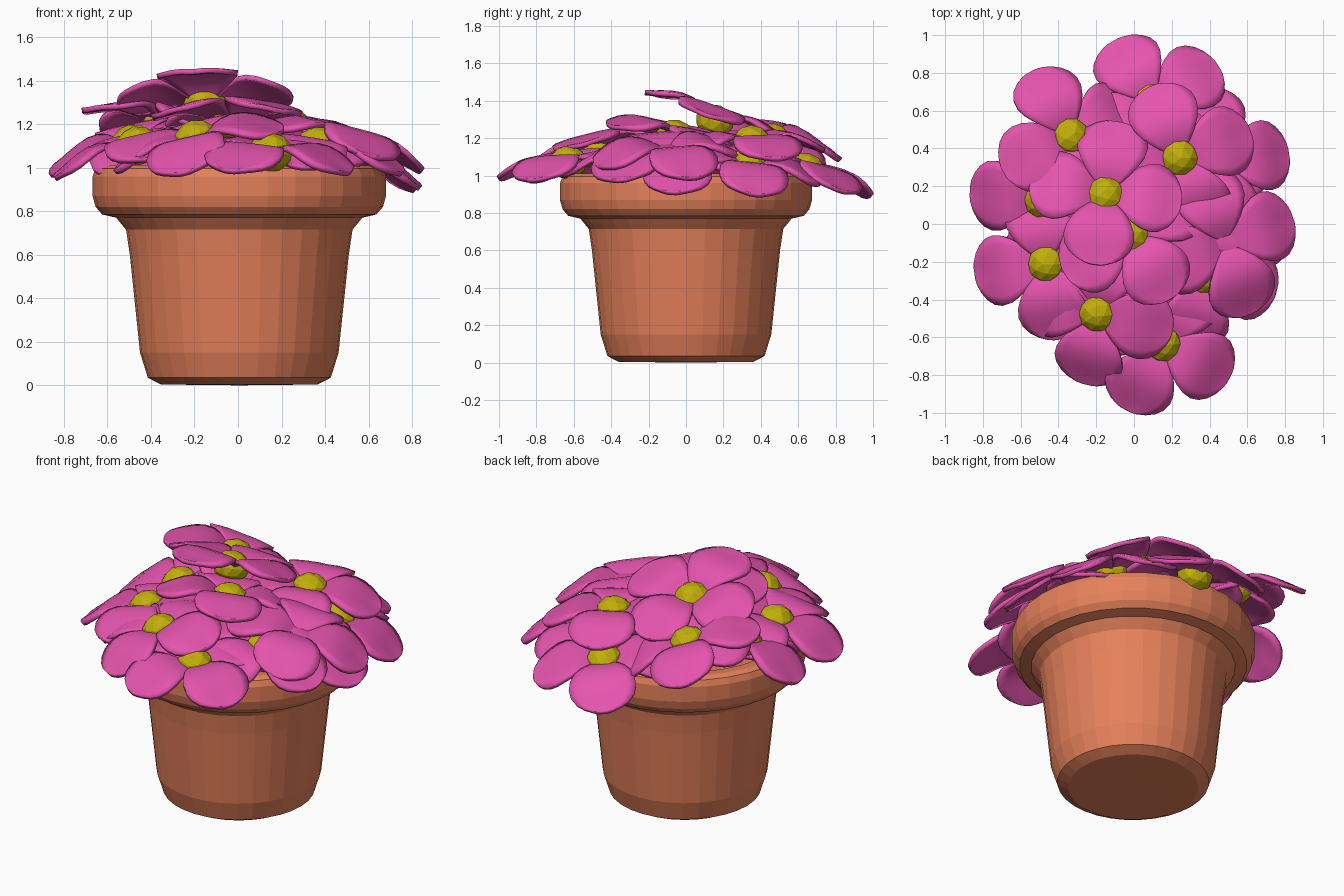
import bpy, bmesh, math
from mathutils import Matrix, Vector

if "Cube" in bpy.data.objects:
    bpy.data.objects.remove(bpy.data.objects["Cube"])


def material(name, rgb):
    m = bpy.data.materials.new(name)
    m.diffuse_color = (*rgb, 1.0)
    m.use_nodes = True
    m.node_tree.nodes["Principled BSDF"].inputs["Base Color"].default_value = m.diffuse_color
    return m


PINK = material("petal pink", (0.78, 0.088, 0.42))
YELLOW = material("pollen yellow", (0.54, 0.43, 0.003))
CLAY = material("terracotta", (0.79, 0.22, 0.105))


def finish(name, bm, mat, smooth):
    bmesh.ops.recalc_face_normals(bm, faces=bm.faces[:])
    for f in bm.faces:
        f.smooth = smooth
    me = bpy.data.meshes.new(name)
    bm.to_mesh(me)
    bm.free()
    me.materials.append(mat)
    ob = bpy.data.objects.new(name, me)
    bpy.context.collection.objects.link(ob)
    return ob


# Pot: lathed profile (radius, height), closed at bottom and inside
PROFILE = [(0.36, 0.004), (0.42, 0.035), (0.456, 0.15), (0.503, 0.60),
           (0.52, 0.715), (0.545, 0.745), (0.565, 0.77), (0.63, 0.785),
           (0.66, 0.82), (0.674, 0.87), (0.674, 0.96), (0.66, 0.995),
           (0.63, 1.01), (0.57, 1.005), (0.55, 0.97), (0.53, 0.88)]
SIDES = 32
bm = bmesh.new()
rings = []
for r, z in PROFILE:
    rings.append([bm.verts.new((0.006 + r * math.cos(2 * math.pi * i / SIDES),
                                r * math.sin(2 * math.pi * i / SIDES), z))
                  for i in range(SIDES)])
for a, b in zip(rings, rings[1:]):
    for i in range(SIDES):
        j = (i + 1) % SIDES
        bm.faces.new((a[i], a[j], b[j], b[i]))
bottom = bm.verts.new((0.006, 0, 0))
for i in range(SIDES):
    bm.faces.new((rings[0][(i + 1) % SIDES], rings[0][i], bottom))
bm.faces.new(rings[-1])
finish("pot", bm, CLAY, False)


def add_petal(bm, mat, cup, length=0.385, half=0.187, nu=12, nv=8):
    """Rounded petal along local x: rises, droops, with a dimple near the tip."""
    grid = []
    for i in range(nu + 1):
        u = 0.005 + 0.99 * (0.5 - 0.5 * math.cos(math.pi * i / nu))
        w = half * math.sqrt(max(math.sin(math.pi * u ** 1.45), 0.001))
        row = []
        for k in range(nv + 1):
            v = 2 * k / nv - 1
            s = w * v / half
            z = 0.05 * math.sin(math.pi * u * 1.3) - 0.03 * s * s * u + cup * u
            z -= 0.015 * math.exp(-(s * 2.5) ** 2) * u * u
            row.append(bm.verts.new(mat @ Vector((0.02 + length * u, w * v, z))))
        grid.append(row)
    for a, b in zip(grid, grid[1:]):
        for k in range(nv):
            bm.faces.new((a[k], b[k], b[k + 1], a[k + 1]))


# Flowers: centre x, y, z, lean x, lean y, spin in degrees, cupping
FLOWERS = [
    (-0.15, 0.15, 1.28, 0.00, 0.35, -8, 0.08),
    (-0.02, -0.06, 1.20, 0.03, 0.22, 32, 0.04),
    (-0.34, 0.46, 1.18, 0.28, 0.24, 28, 0),
    (0.24, 0.35, 1.17, 0.08, 0.00, 20, 0),
    (-0.48, 0.13, 1.10, -0.22, -0.22, -4, 0),
    (-0.46, -0.21, 1.09, -0.22, -0.04, 8, 0),
    (-0.19, -0.47, 1.12, -0.28, -0.20, 78, 0),
    (0.15, -0.63, 1.06, 0.06, -0.10, 62, 0),
    (0.37, -0.27, 1.09, 0.14, -0.14, -12, 0),
    (0.10, 0.64, 1.02, 0.00, 0.26, 32, 0),
    (0.44, 0.33, 1.05, 0.25, 0.15, 8, 0),
    (0.46, 0.01, 1.05, 0.24, 0.00, -12, 0),
    (0.48, -0.10, 1.13, 0.26, 0.00, 20, 0),
]
NO_CENTRE = {13}   # opened-out bloom whose middle is closed by its petals
for n, (x, y, z, lx, ly, spin, cup) in enumerate(FLOWERS, 1):
    lean = Vector((0, 0, 1)).rotation_difference(Vector((lx, ly, 1)).normalized())
    base = Matrix.Translation((x, y, z)) @ lean.to_matrix().to_4x4()

    # Four petals around each centre
    bm = bmesh.new()
    for q in range(4):
        add_petal(bm, base @ Matrix.Rotation(math.radians(spin + 90 * q), 4, 'Z')
                  @ Matrix.Translation((0, 0, 0.006 * (q % 2))), cup)
    petals = finish(f"petals_{n}", bm, PINK, True)
    thick = petals.modifiers.new("thickness", 'SOLIDIFY')
    thick.thickness = 0.024
    thick.offset = 0

    # Faceted pollen ball
    if n not in NO_CENTRE:
        bm = bmesh.new()
        bmesh.ops.create_icosphere(bm, subdivisions=2, radius=0.103,
                                   matrix=base @ Matrix.Translation((0, 0, 0.01))
                                   @ Matrix.Diagonal((1, 1, 0.88, 1)))
        finish(f"flower_centre_{n}", bm, YELLOW, False)
